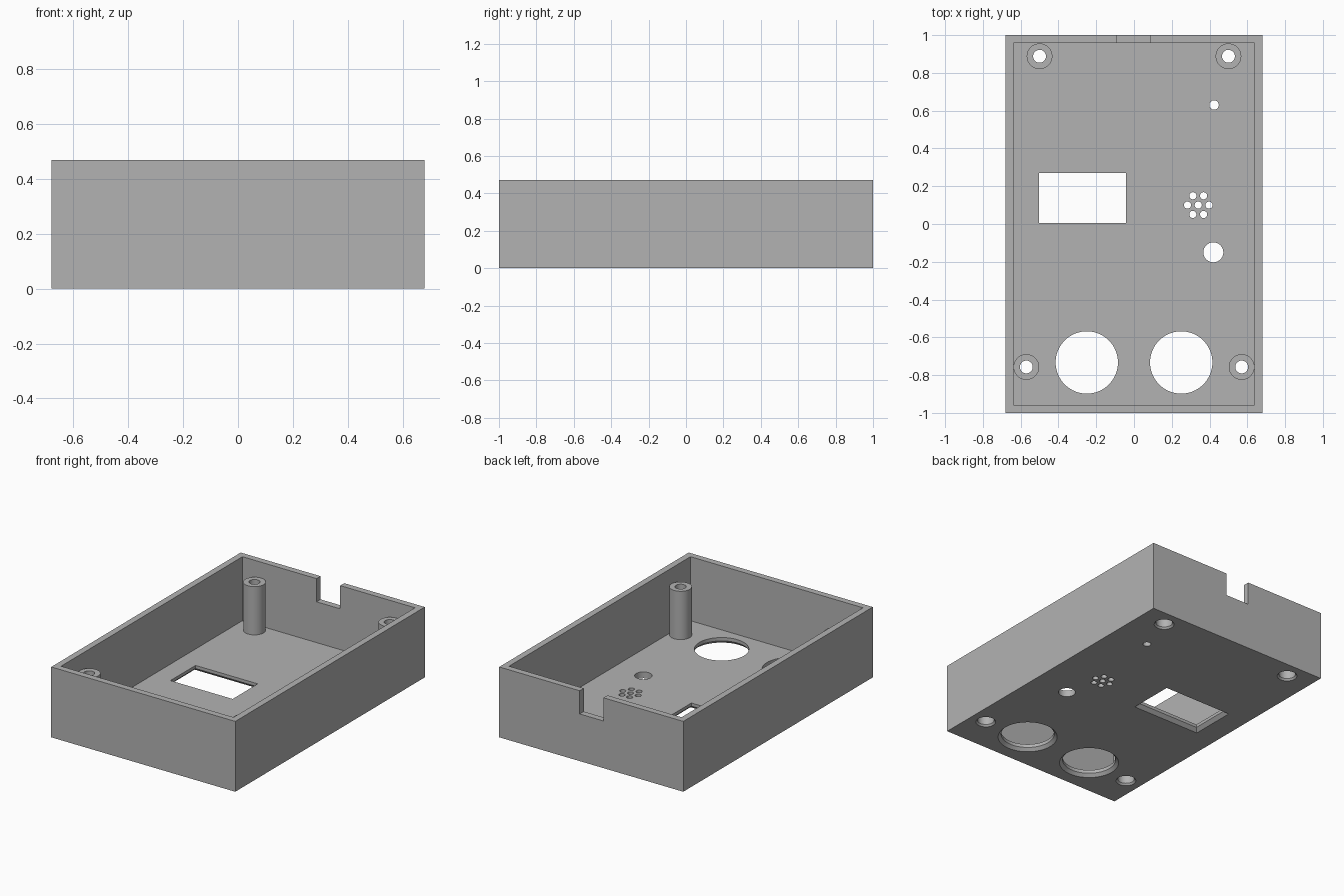
import bpy, bmesh, math

default = bpy.data.objects.get("Cube")
if default:
    bpy.data.objects.remove(default, do_unlink=True)

W, L, H = 0.68, 1.0, 0.47      # half width, half length, height
WALL = 0.0425
EPS = 0.02

grey = bpy.data.materials.new("plain grey")
grey.use_nodes = True
colour = (0.45, 0.45, 0.45, 1)
grey.diffuse_color = colour
grey.node_tree.nodes["Principled BSDF"].inputs["Base Color"].default_value = colour


def loft(name, rings):
    """Closed solid through rings of points, bottom to top."""
    bm = bmesh.new()
    loops = [[bm.verts.new(p) for p in ring] for ring in rings]
    n = len(loops[0])
    for a, b in zip(loops, loops[1:]):
        for i in range(n):
            j = (i + 1) % n
            bm.faces.new((a[i], a[j], b[j], b[i]))
    bm.faces.new(loops[0][::-1])
    bm.faces.new(loops[-1])
    bmesh.ops.recalc_face_normals(bm, faces=bm.faces)
    mesh = bpy.data.meshes.new(name)
    bm.to_mesh(mesh)
    bm.free()
    mesh.materials.append(grey)
    obj = bpy.data.objects.new(name, mesh)
    bpy.context.collection.objects.link(obj)
    return obj


def block(name, x0, x1, y0, y1, levels):
    """Rectangular solid; levels are (z, outward growth)."""
    return loft(name, [[(x0 - g, y0 - g, z), (x1 + g, y0 - g, z),
                        (x1 + g, y1 + g, z), (x0 - g, y1 + g, z)] for z, g in levels])


def turned(name, x, y, levels, sides=48):
    """Round solid; levels are (z, radius)."""
    angles = [math.tau * i / sides for i in range(sides)]
    return loft(name, [[(x + r * math.cos(a), y + r * math.sin(a), z)
                        for a in angles] for z, r in levels])


def combine(tool, operation):
    """Apply a boolean to the case and discard the tool."""
    tool.hide_render = True
    bpy.context.view_layer.objects.active = case
    mod = case.modifiers.new("combine", 'BOOLEAN')
    mod.operation, mod.solver, mod.object = operation, 'EXACT', tool
    bpy.ops.object.modifier_apply(modifier=mod.name)
    bpy.data.objects.remove(tool, do_unlink=True)


# Open tray
case = block("case", -W, W, -L, L, [(0, 0), (H, 0)])
combine(block("cavity", -W + WALL, W - WALL, -L + WALL, L - WALL,
              [(WALL, 0), (H + EPS, 0)]), 'DIFFERENCE')

# Cable notch in the back wall
combine(block("notch", -0.09, 0.085, L - 2 * WALL, L + EPS,
              [(0.315, 0), (H + EPS, 0)]), 'DIFFERENCE')

# Screw posts with recessed holes from below
for side in (-1, 1):
    for px, py in ((0.5, 0.888), (0.57, -0.757)):
        x = side * px
        combine(turned("post", x, py, [(WALL / 2, 0.068), (0.365, 0.068)]), 'UNION')
        combine(turned("screw_hole", x, py, [
            (-EPS, 0.062), (0, 0.062), (0.012, 0.052), (0.1, 0.052),
            (0.1001, 0.034), (H, 0.034)]), 'DIFFERENCE')

# Button openings with bevelled outer rims
for x in (-0.25, 0.25):
    combine(turned("button_opening", x, -0.733, [
        (-EPS, 0.184), (0, 0.184), (0.02, 0.165), (0.1, 0.165)], 64), 'DIFFERENCE')

# Display window with bevelled outer rim
combine(block("window", -0.503, -0.043, 0.005, 0.27, [
    (-EPS, 0.022), (0, 0.022), (0.022, 0), (0.1, 0)]), 'DIFFERENCE')

# Knob hole, indicator hole and sound grille
holes = [(0.42, -0.15, 0.053), (0.424, 0.63, 0.025), (0.34, 0.1, 0.019)]
for i in range(6):
    a = math.tau * i / 6
    holes.append((0.34 + 0.057 * math.cos(a), 0.1 + 0.057 * math.sin(a), 0.019))
for x, y, r in holes:
    combine(turned("hole", x, y, [(-EPS, r), (0.1, r)], 32), 'DIFFERENCE')

# Smooth round walls, sharp edges
bpy.ops.object.select_all(action='DESELECT')
case.select_set(True)
bpy.context.view_layer.objects.active = case
bpy.ops.object.shade_smooth_by_angle(angle=math.radians(25))
